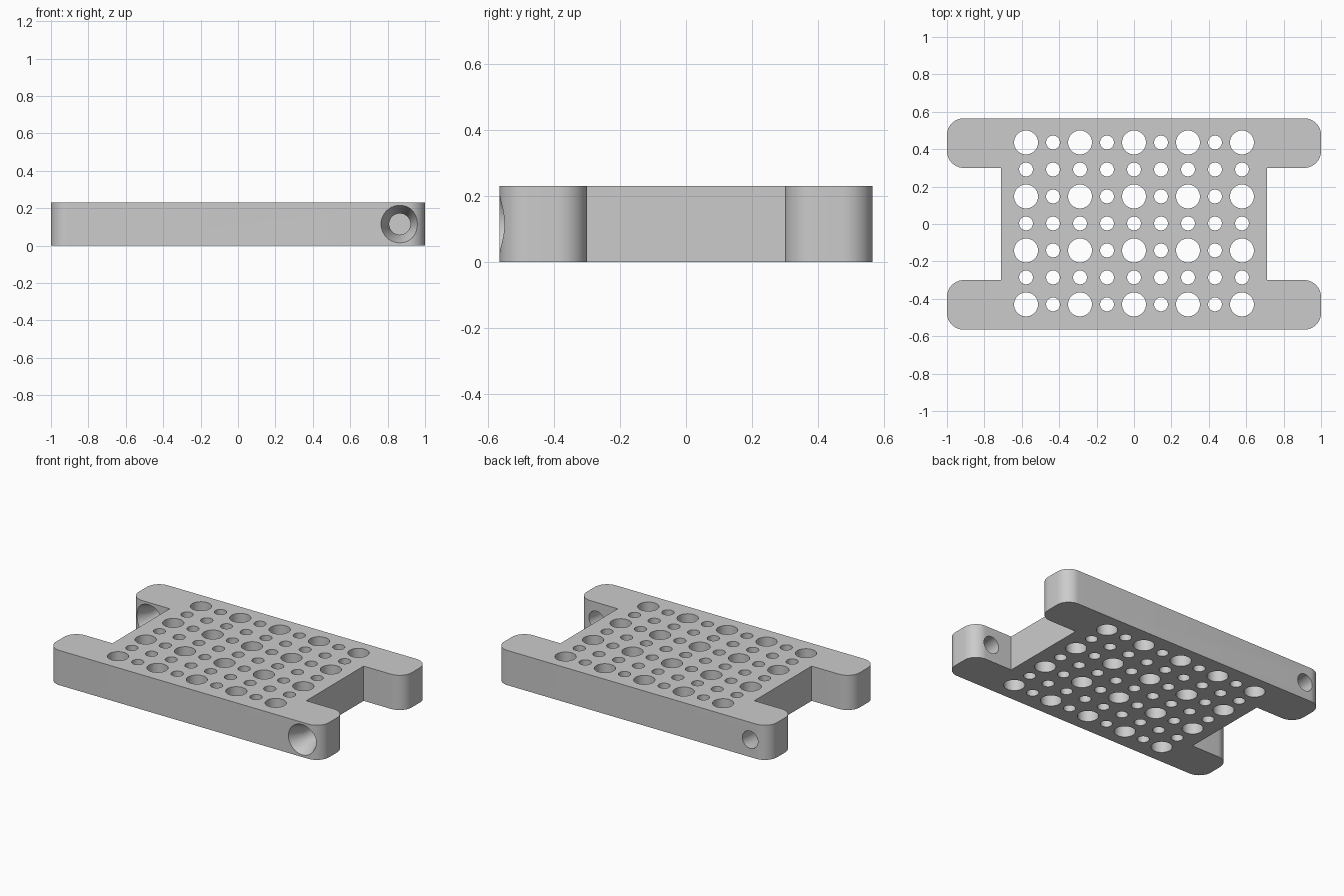
import bpy
import bmesh
from math import sin, cos, pi, radians
from mathutils import Vector, Matrix

cube = bpy.data.objects.get("Cube")
if cube:
    bpy.data.objects.remove(cube, do_unlink=True)

HEIGHT = 0.23
HALF_Y = 0.565          # outer edge of the arms
ARM_Y = 0.30            # inner edge of the arms
WAIST_X = 0.71          # side of the central plate
CORNER = 0.09           # arm corner radius
PITCH = 0.1443          # hole spacing
SCREW_X = 0.865
SCREW_Z = HEIGHT / 2


def arc(cx, cy, r, start, steps=12):
    """Quarter circle of points, anticlockwise from the start angle."""
    angles = [start + pi / 2 * i / steps for i in range(steps + 1)]
    return [(cx + r * cos(a), cy + r * sin(a)) for a in angles]


def add_lathe(bm, rings, matrix, segments=40):
    """Closed solid of revolution about local z from (height, radius) rings."""
    loops = []
    for h, r in rings:
        loops.append([bm.verts.new(matrix @ Vector((r * cos(2 * pi * i / segments),
                                                    r * sin(2 * pi * i / segments), h)))
                      for i in range(segments)])
    for a, b in zip(loops, loops[1:]):
        for i in range(segments):
            j = (i + 1) % segments
            bm.faces.new((a[i], a[j], b[j], b[i]))
    bm.faces.new(loops[0][::-1])
    bm.faces.new(loops[-1])


def make_object(name, bm):
    bmesh.ops.recalc_face_normals(bm, faces=bm.faces)
    mesh = bpy.data.meshes.new(name)
    bm.to_mesh(mesh)
    bm.free()
    obj = bpy.data.objects.new(name, mesh)
    bpy.context.collection.objects.link(obj)
    return obj


# Plate outline: one quadrant, mirrored to all four
quadrant = [(WAIST_X, ARM_Y)]
quadrant += arc(1 - CORNER, ARM_Y + CORNER, CORNER, -pi / 2)
quadrant += arc(1 - CORNER, HALF_Y - CORNER, CORNER, 0)
back = quadrant + [(-x, y) for x, y in reversed(quadrant)]
outline = back + [(x, -y) for x, y in reversed(back)]

bm = bmesh.new()
base = bm.faces.new([bm.verts.new((x, y, 0)) for x, y in outline])
top = bmesh.ops.extrude_face_region(bm, geom=[base], use_keep_orig=True)
bmesh.ops.translate(bm, vec=(0, 0, HEIGHT),
                    verts=[v for v in top["geom"] if isinstance(v, bmesh.types.BMVert)])
plate = make_object("perforated_plate", bm)

# Vertical holes: large ones on every second row and column
bm = bmesh.new()
for row in range(-3, 4):
    for col in range(-4, 5):
        large = row % 2 == 1 and col % 2 == 0
        radius = 0.064 if large else 0.037
        place = Matrix.Translation((col * PITCH, row * PITCH + 0.003, 0))
        add_lathe(bm, [(-0.1, radius), (HEIGHT + 0.1, radius)], place)

# Countersunk screw holes through two opposite arms, both entered from the front
for x, y in ((SCREW_X, -HALF_Y), (-SCREW_X, ARM_Y)):
    place = Matrix.Translation((x, y, SCREW_Z)) @ Matrix.Rotation(radians(-90), 4, 'X')
    add_lathe(bm, [(-0.02, 0.109), (0.1, 0.057), (0.3, 0.057)], place)
cutter = make_object("hole_cutter", bm)
cutter.hide_render = True

# Cut the holes and keep the result as plain geometry
cut = plate.modifiers.new("holes", 'BOOLEAN')
cut.operation = 'DIFFERENCE'
cut.solver = 'EXACT'
cut.object = cutter
graph = bpy.context.evaluated_depsgraph_get()
result = bpy.data.meshes.new_from_object(plate.evaluated_get(graph))
plate.modifiers.clear()
plate.data = result
bpy.data.objects.remove(cutter, do_unlink=True)

# Plain grey finish
grey = bpy.data.materials.new("plain_grey")
grey.use_nodes = True
colour = (0.6, 0.6, 0.6, 1)
grey.diffuse_color = colour
grey.node_tree.nodes["Principled BSDF"].inputs["Base Color"].default_value = colour
plate.data.materials.clear()
plate.data.materials.append(grey)

bpy.ops.object.select_all(action='DESELECT')
plate.select_set(True)
bpy.context.view_layer.objects.active = plate
bpy.ops.object.shade_smooth_by_angle(angle=radians(30))
